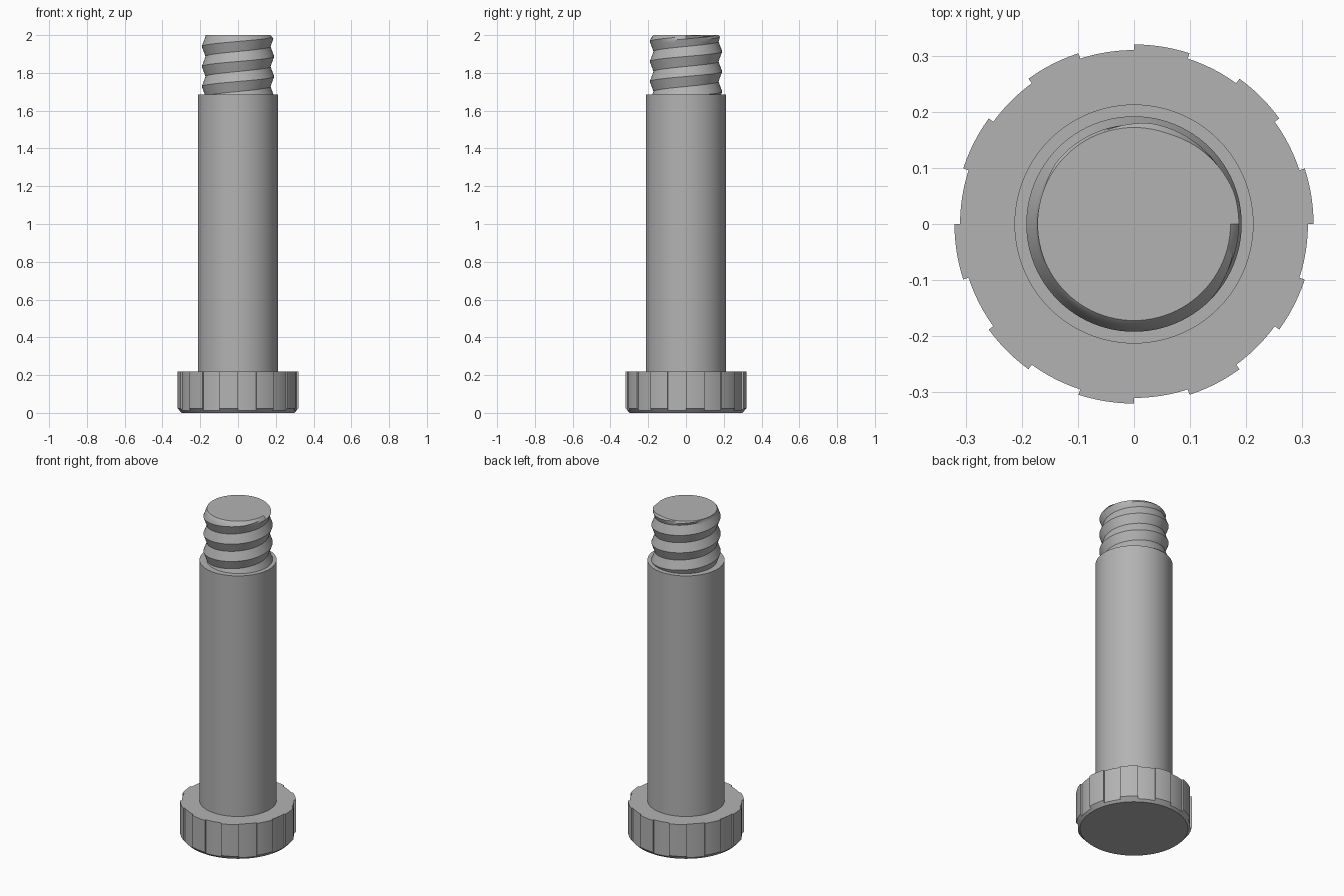
import bpy, bmesh
from math import sin, cos, pi, radians

old = bpy.data.objects.get("Cube")
if old:
    bpy.data.objects.remove(old, do_unlink=True)

steel = bpy.data.materials.new("grey_steel")
steel.use_nodes = True
GREY = (0.45, 0.45, 0.45, 1)
steel.diffuse_color = GREY
steel.node_tree.nodes["Principled BSDF"].inputs["Base Color"].default_value = GREY


def loft(name, rings, angle=30):
    """Skin a stack of closed rings, cap both ends and merge coincident points."""
    bm = bmesh.new()
    loops = [[bm.verts.new(p) for p in ring] for ring in rings]
    n = len(loops[0])
    for low, high in zip(loops, loops[1:]):
        for i in range(n):
            j = (i + 1) % n
            bm.faces.new((low[i], low[j], high[j], high[i]))
    bm.faces.new(loops[0][::-1])
    bm.faces.new(loops[-1])
    bmesh.ops.remove_doubles(bm, verts=bm.verts, dist=1e-5)
    bmesh.ops.recalc_face_normals(bm, faces=bm.faces)
    mesh = bpy.data.meshes.new(name)
    bm.to_mesh(mesh)
    bm.free()
    mesh.materials.append(steel)
    obj = bpy.data.objects.new(name, mesh)
    bpy.context.collection.objects.link(obj)
    bpy.ops.object.select_all(action="DESELECT")
    obj.select_set(True)
    bpy.context.view_layer.objects.active = obj
    bpy.ops.object.shade_smooth_by_angle(angle=radians(angle))
    return obj


def circle(r, z, n=96):
    return [(r * cos(2 * pi * i / n), r * sin(2 * pi * i / n), z) for i in range(n)]


# Head: ten raised grip sectors alternating with ten shallow ones
HEAD_TOP, SECTORS, STEPS = 0.218, 20, 6
grip = [(2 * pi * (s + k / STEPS) / SECTORS, 0.32 if s % 2 == 0 else 0.31)
        for s in range(SECTORS) for k in range(STEPS + 1)]


def head_ring(z, limit):
    return [(min(r, limit) * cos(a), min(r, limit) * sin(a), z) for a, r in grip]


loft("knurled_head", [head_ring(0, 0.298), head_ring(0.013, 0.31),
                      head_ring(0.024, 0.32), head_ring(HEAD_TOP, 0.32)])

# Plain shoulder shaft
SHAFT_TOP = 1.685
loft("shaft", [circle(0.213, HEAD_TOP - 0.01), circle(0.213, SHAFT_TOP)])

# Threaded tip: V-shaped helix with a chamfered end
ROOT, CREST, PITCH, TOP = 0.172, 0.192, 0.106, 2.0
CREST_Z, TURN, ROWS, N = 1.94, 1, 8, 96


def thread_point(row, i):
    a = 2 * pi * i / N
    lift = PITCH * TURN * (a - pi) / (2 * pi)
    z = CREST_Z + lift + PITCH * row / ROWS
    z = min(max(z, SHAFT_TOP - 0.005), TOP)
    phase = ((z - CREST_Z - lift) / PITCH) % 1
    r = ROOT + (CREST - ROOT) * abs(2 * phase - 1)
    r = min(r, ROOT + (TOP - z))
    return (r * cos(a), r * sin(a), z)


# Rows follow the helix, so the seam joins one full turn further along
bm_rows = range(-4 * ROWS, 2 * ROWS)
rings = [[thread_point(row, i) for i in range(N)] for row in bm_rows]


def build_thread():
    bm = bmesh.new()
    grid = [[bm.verts.new(p) for p in ring] for ring in rings]
    for k in range(ROWS, len(grid) - ROWS - 1):
        for i in range(N):
            j, step = (i + 1) % N, (TURN * ROWS if i == N - 1 else 0)
            quad = (grid[k][i], grid[k + step][j], grid[k + step + 1][j], grid[k + 1][i])
            bm.faces.new(quad)
    bmesh.ops.remove_doubles(bm, verts=bm.verts, dist=1e-5)
    loose = [v for v in bm.verts if not v.link_faces]
    bmesh.ops.delete(bm, geom=loose, context="VERTS")
    bmesh.ops.holes_fill(bm, edges=[e for e in bm.edges if e.is_boundary], sides=0)
    bmesh.ops.recalc_face_normals(bm, faces=bm.faces)
    mesh = bpy.data.meshes.new("thread")
    bm.to_mesh(mesh)
    bm.free()
    mesh.materials.append(steel)
    obj = bpy.data.objects.new("threaded_tip", mesh)
    bpy.context.collection.objects.link(obj)
    bpy.ops.object.select_all(action="DESELECT")
    obj.select_set(True)
    bpy.context.view_layer.objects.active = obj
    bpy.ops.object.shade_smooth_by_angle(angle=radians(30))


build_thread()
